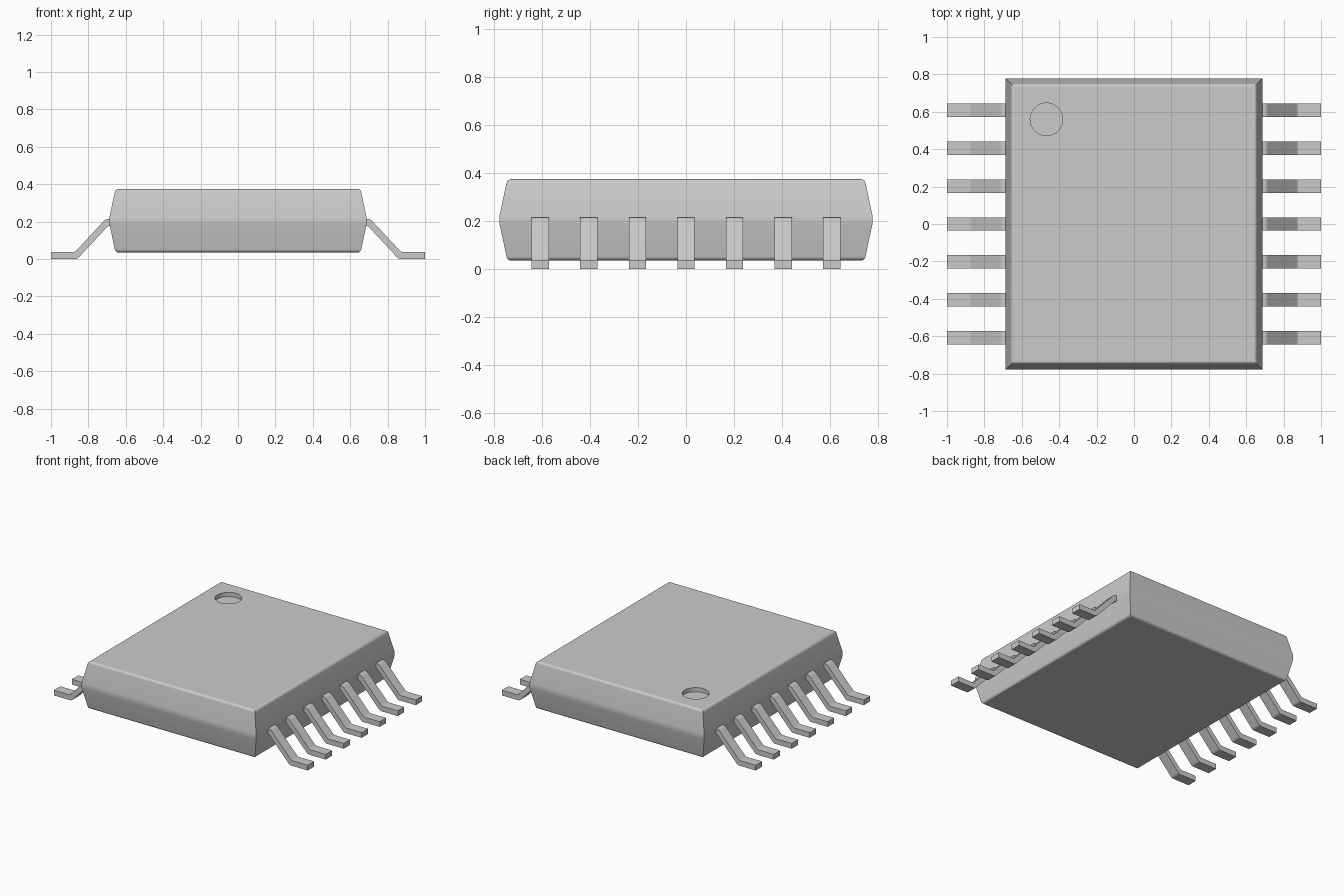
import bpy
import bmesh
from math import sin, cos, tan, radians

cube = bpy.data.objects.get("Cube")
if cube:
    bpy.data.objects.remove(cube, do_unlink=True)

grey = bpy.data.materials.new("light_grey")
grey.use_nodes = True
colour = (0.6, 0.6, 0.6, 1)
grey.diffuse_color = colour
grey.node_tree.nodes["Principled BSDF"].inputs["Base Color"].default_value = colour


def finish(bm, name):
    bmesh.ops.recalc_face_normals(bm, faces=bm.faces)
    mesh = bpy.data.meshes.new(name)
    bm.to_mesh(mesh)
    bm.free()
    mesh.materials.append(grey)
    obj = bpy.data.objects.new(name, mesh)
    bpy.context.collection.objects.link(obj)
    return obj


def smooth(obj):
    bpy.ops.object.select_all(action='DESELECT')
    obj.select_set(True)
    bpy.context.view_layer.objects.active = obj
    bpy.ops.object.shade_smooth_by_angle(angle=radians(30))


# Package body: stacked rectangles with tapered sides and rounded rims
HALF_X, HALF_Y, MID, HALF_Z = 0.687, 0.778, 0.205, 0.17
BAND, RADIUS, DRAFT = 0.02, 0.02, 12
rim_z = HALF_Z - RADIUS
rim_inset = (rim_z + RADIUS * sin(radians(DRAFT)) - BAND) * tan(radians(DRAFT))
centre = rim_inset + RADIUS * cos(radians(DRAFT))
upper = [(0, BAND)]
for i in range(5):
    a = radians(DRAFT + (90 - DRAFT) * i / 4)
    upper.append((centre - RADIUS * cos(a), rim_z + RADIUS * sin(a)))
section = [(inset, -z) for inset, z in reversed(upper)] + upper

bm = bmesh.new()
rings = []
for inset, z in section:
    x, y = HALF_X - inset, HALF_Y - inset
    rings.append([bm.verts.new((sx * x, sy * y, MID + z))
                  for sx, sy in ((-1, -1), (1, -1), (1, 1), (-1, 1))])
for low, high in zip(rings, rings[1:]):
    for i in range(4):
        j = (i + 1) % 4
        bm.faces.new((low[i], low[j], high[j], high[i]))
bm.faces.new(rings[0])
bm.faces.new(rings[-1])
body = finish(bm, "package_body")

# Round index dimple cut into the top
bm = bmesh.new()
bmesh.ops.create_cone(bm, cap_ends=True, segments=48, radius1=0.087,
                      radius2=0.087, depth=0.1)
bmesh.ops.translate(bm, verts=bm.verts, vec=(-0.468, 0.56, 0.395))
cutter = finish(bm, "dimple_cutter")
cut = body.modifiers.new("dimple", 'BOOLEAN')
cut.operation = 'DIFFERENCE'
cut.solver = 'EXACT'
cut.object = cutter
bpy.context.view_layer.objects.active = body
bpy.ops.object.modifier_apply(modifier=cut.name)
bpy.data.objects.remove(cutter, do_unlink=True)
smooth(body)
body.modifiers.new("weighted_normals", 'WEIGHTED_NORMAL').keep_sharp = True

# Bent leads: one side profile extruded across the width, seven per side
PROFILE = [(0.64, 0.215), (0.696, 0.215), (0.707, 0.212), (0.716, 0.205),
           (0.866, 0.044), (0.878, 0.037), (1.0, 0.037), (1.0, 0.0),
           (0.87, 0.0), (0.86, 0.002), (0.85, 0.01), (0.7, 0.171),
           (0.689, 0.178), (0.64, 0.178)]
LEAD_WIDTH, PITCH = 0.072, 0.2028


def make_lead(side, y, name):
    bm = bmesh.new()
    face = bm.faces.new([bm.verts.new((side * x, y - LEAD_WIDTH / 2, z))
                         for x, z in PROFILE])
    out = bmesh.ops.extrude_face_region(bm, geom=[face])
    new = [v for v in out["geom"] if isinstance(v, bmesh.types.BMVert)]
    bmesh.ops.translate(bm, verts=new, vec=(0, LEAD_WIDTH, 0))
    lead = finish(bm, name)
    smooth(lead)
    lead.modifiers.new("weighted_normals", 'WEIGHTED_NORMAL').keep_sharp = True


for side, label in ((-1, "right"), (1, "left")):
    for i in range(7):
        make_lead(side, (i - 3) * PITCH, f"{label}_lead_{i + 1}")
